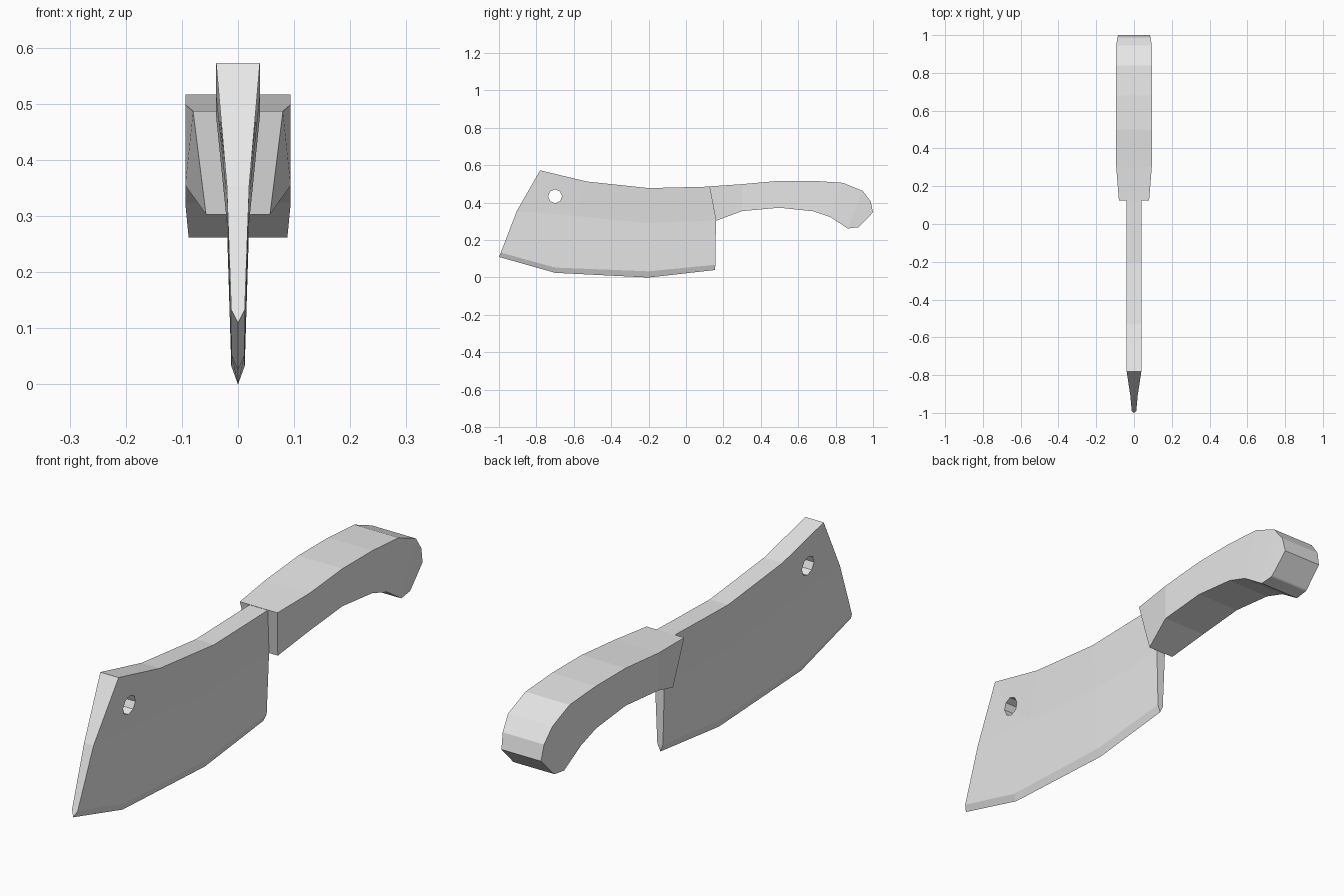
import bpy
import bmesh
from math import pi

default_cube = bpy.data.objects.get("Cube")
if default_cube:
    bpy.data.objects.remove(default_cube, do_unlink=True)

# One flat colour for the whole tool
GREY = (0.8, 0.8, 0.8, 1.0)
steel = bpy.data.materials.new("light_grey")
steel.use_nodes = True
steel.diffuse_color = GREY
steel.node_tree.nodes["Principled BSDF"].inputs["Base Color"].default_value = GREY


def loft(name, stations):
    """Skin a mirrored body through stations; each station lists
    (y, z, half_width) from its top to its bottom."""
    bm = bmesh.new()
    sides = []
    for sign in (1, -1):
        sides.append([[bm.verts.new((sign * w, y, z)) for y, z, w in station]
                      for station in stations])
    left, right = sides
    last = len(stations[0]) - 1
    # side walls, spine and underside
    for i in range(len(stations) - 1):
        for side in sides:
            for j in range(last):
                bm.faces.new((side[i][j], side[i + 1][j],
                              side[i + 1][j + 1], side[i][j + 1]))
        for j in (0, last):
            bm.faces.new((left[i][j], left[i + 1][j],
                          right[i + 1][j], right[i][j]))
    # end walls, row by row
    for i in (0, -1):
        for j in range(last):
            bm.faces.new((left[i][j], left[i][j + 1],
                          right[i][j + 1], right[i][j]))
    # close the sharp edge where the half width is zero
    bmesh.ops.remove_doubles(bm, verts=bm.verts, dist=0.0001)
    bmesh.ops.recalc_face_normals(bm, faces=bm.faces)
    mesh = bpy.data.meshes.new(name)
    bm.to_mesh(mesh)
    bm.free()
    mesh.materials.append(steel)
    obj = bpy.data.objects.new(name, mesh)
    bpy.context.collection.objects.link(obj)
    return obj


# Blade: rows are spine, middle, top of the ground bevel, cutting edge
ROW_WIDTHS = (0.039, 0.02, 0.012, 0)
blade_columns = [
    [(-0.78, 0.573), (-0.905, 0.355), (-0.99, 0.133), (-1, 0.11)],
    [(-0.53, 0.513), (-0.6, 0.33), (-0.7, 0.053), (-0.7, 0.025)],
    [(-0.2, 0.478), (-0.2, 0.29), (-0.2, 0.033), (-0.2, 0)],
    [(0.135, 0.486), (0.16, 0.305), (0.157, 0.068), (0.155, 0.04)],
]
blade = loft("blade", [[(y, z, w) for (y, z), w in zip(column, ROW_WIDTHS)]
                       for column in blade_columns])

# Hanging hole through the blade
bpy.ops.mesh.primitive_cylinder_add(vertices=8, radius=0.037, depth=0.4,
                                    location=(0, -0.7, 0.434),
                                    rotation=(0, pi / 2, 0))
cutter = bpy.context.object
cutter.name = "hole_cutter"
cutter.hide_render = True
cutter.data.materials.append(steel)
cut = blade.modifiers.new("hanging_hole", "BOOLEAN")
cut.operation = "DIFFERENCE"
cut.solver = "EXACT"
cut.object = cutter
bpy.context.view_layer.objects.active = blade
bpy.ops.object.modifier_apply(modifier=cut.name)
bpy.data.objects.remove(cutter, do_unlink=True)

# Handle: curved grip, pinched at the blade and chamfered at the butt
GRIP = 0.094
loft("handle", [
    [(0.125, 0.487, 0.08), (0.16, 0.303, 0.057)],
    [(0.3, 0.499, GRIP), (0.3, 0.355, GRIP)],
    [(0.5, 0.517, GRIP), (0.5, 0.373, GRIP)],
    [(0.68, 0.517, GRIP), (0.68, 0.354, GRIP)],
    [(0.84, 0.506, GRIP), (0.77, 0.324, GRIP)],
    [(0.945, 0.463, GRIP), (0.865, 0.262, 0.088)],
    [(0.987, 0.408, 0.088), (0.92, 0.268, 0.086)],
    [(1, 0.348, 0.084), (0.925, 0.271, 0.086)],
])
